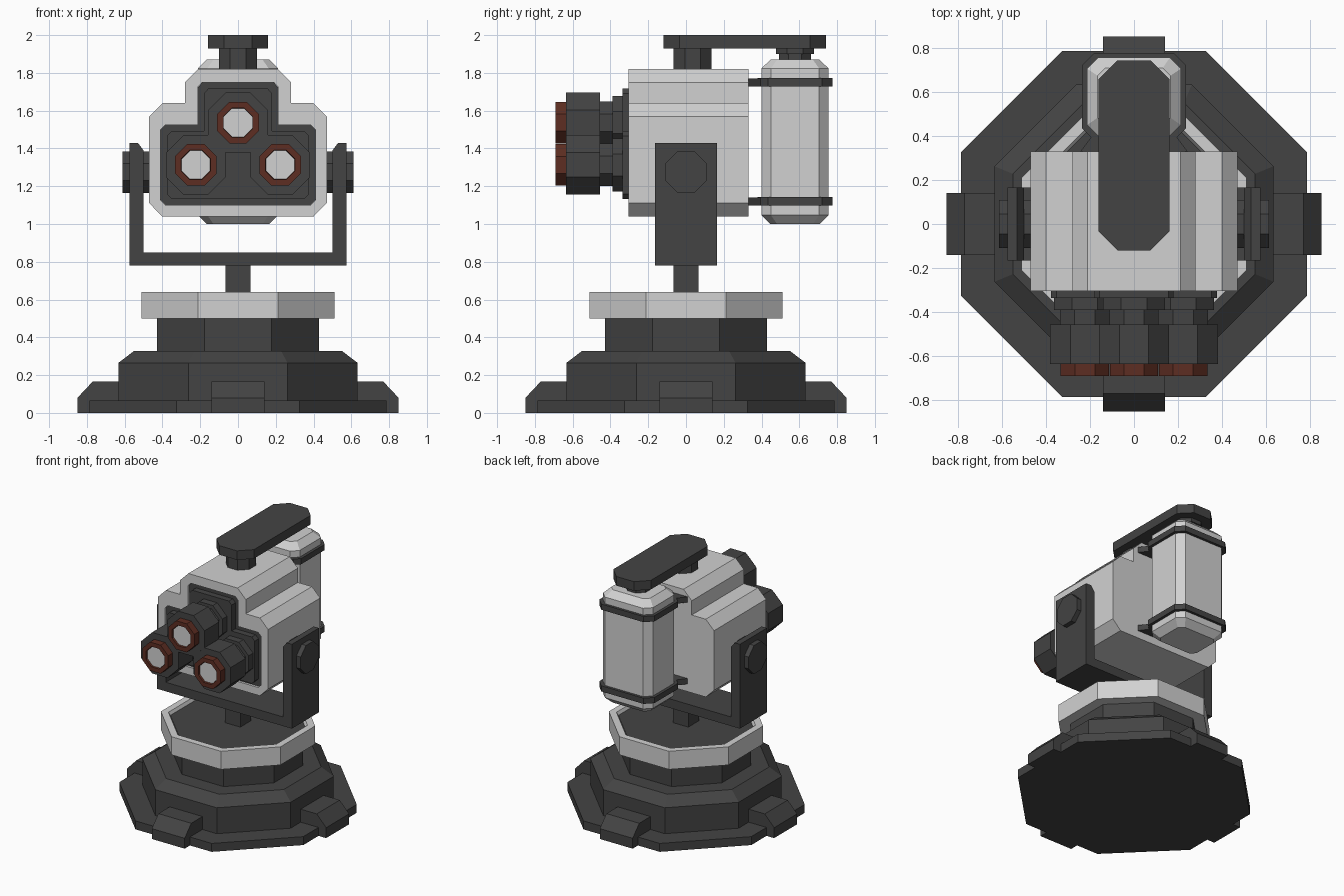
import bpy, bmesh, math
from mathutils import Matrix

if "Cube" in bpy.data.objects:
    bpy.data.objects.remove(bpy.data.objects["Cube"])


def material(name, rgb):
    m = bpy.data.materials.new(name)
    m.diffuse_color = (*rgb, 1)
    m.use_nodes = True
    m.node_tree.nodes["Principled BSDF"].inputs["Base Color"].default_value = m.diffuse_color
    return m


DARK = material("dark grey", (0.057, 0.057, 0.057))
LIGHT = material("light grey", (0.64, 0.64, 0.64))
RED = material("rust red", (0.11, 0.027, 0.016))
T = math.tan(math.pi / 8)
AXES = {'x': lambda u, v, t: (t, u, v),
        'y': lambda u, v, t: (u, t, v),
        'z': lambda u, v, t: (u, v, t)}


def loft(name, sections, axis, mat):
    """Skin a list of (outline, position) sections along an axis and cap the ends."""
    bm = bmesh.new()
    rings = [[bm.verts.new(AXES[axis](u, v, t)) for u, v in pts] for pts, t in sections]
    n = len(rings[0])
    for a, b in zip(rings, rings[1:]):
        for i in range(n):
            j = (i + 1) % n
            bm.faces.new((a[i], a[j], b[j], b[i]))
    bm.faces.new(rings[0])
    bm.faces.new(rings[-1])
    bmesh.ops.recalc_face_normals(bm, faces=bm.faces)
    me = bpy.data.meshes.new(name)
    bm.to_mesh(me)
    bm.free()
    me.materials.append(mat)
    ob = bpy.data.objects.new(name, me)
    bpy.context.collection.objects.link(ob)
    return ob


def prism(name, pts, axis, a, b, mat):
    return loft(name, [(pts, a), (pts, b)], axis, mat)


def chamfered(hu, hv, c, cu=0, cv=0, d=None):
    """Rectangle outline with cut corners; c and d are the cuts along u and v."""
    d = c if d is None else d
    return [(cu + u, cv + v) for u, v in
            [(hu, -hv + d), (hu, hv - d), (hu - c, hv), (-hu + c, hv),
             (-hu, hv - d), (-hu, -hv + d), (-hu + c, -hv), (hu - c, -hv)]]


def octagon(a, cu=0, cv=0):
    return chamfered(a, a, a * (1 - T), cu, cv)


def box(hu, hv, cu=0, cv=0):
    return [(cu + hu, cv - hv), (cu + hu, cv + hv), (cu - hu, cv + hv), (cu - hu, cv - hv)]


def mirrored(half):
    return half + [(-u, v) for u, v in reversed(half)]


def turned(name, steps, axis, mat, cu=0, cv=0):
    return loft(name, [(octagon(a, cu, cv), t) for a, t in steps], axis, mat)


# Octagonal base tiers and four feet
turned("base_plate", [(.785, 0), (.785, .065)], 'z', DARK)
turned("base_tier", [(.633, .065), (.633, .265), (.55, .328)], 'z', DARK)
turned("base_neck", [(.43, .328), (.43, .5)], 'z', DARK)
foot = [(.6, 0), (.85, 0), (.85, .08), (.77, .165), (.6, .165)]
for k in range(4):
    f = prism("base_foot", foot, 'x', -.14, .14, DARK)
    f.data.transform(Matrix.Rotation(k * math.pi / 2, 4, 'Z'))

# Turntable ring with recessed dark top, and post
turned("turntable_ring", [(.51, .5), (.51, .64), (.46, .64), (.445, .61)], 'z', LIGHT)
turned("turntable_top", [(.447, .608), (.447, .617)], 'z', DARK)
prism("post", box(.065, .065), 'z', .615, .79, DARK)

# U-shaped yoke and pivots
yoke = mirrored([(.575, .78), (.575, 1.43), (.53, 1.43), (.5, 1.39), (.5, .85)])
prism("yoke", yoke, 'y', -.165, .165, DARK)
for s in (-1, 1):
    turned("pivot", [(.11, s * .46), (.11, s * .612)], 'x', DARK, 0, 1.275)

# Stepped housing with recessed front
housing = prism("housing", mirrored([
    (.4, 1.04), (.47, 1.11), (.47, 1.57), (.4, 1.64), (.28, 1.64),
    (.28, 1.75), (.21, 1.82)]), 'y', -.305, .33, LIGHT)


def panel(o):
    """Front panel outline, shrunk by o."""
    return mirrored([(.385 - o, 1.10 + o), (.41 - o, 1.125 + o), (.41 - o, 1.50 - o),
                     (.385 - o, 1.525 - o), (.213 - o, 1.525 - o),
                     (.213 - o, 1.725 - o), (.19 - o, 1.75 - o)])


cutter = prism("recess_cutter", panel(0), 'y', -.4, -.28, LIGHT)
cutter.hide_render = True
cutter.hide_set(True)
cut = housing.modifiers.new("recess", 'BOOLEAN')
cut.operation = 'DIFFERENCE'
cut.solver = 'EXACT'
cut.object = cutter
prism("recess_floor", panel(.001), 'y', -.288, -.279, DARK)
prism("front_panel", panel(.033), 'y', -.335, -.28, DARK)

# Three barrels with red rims and pale lenses
for x, z in ((0, 1.537), (-.223, 1.313), (.223, 1.313)):
    turned("barrel", [(.14, -.33), (.14, -.39), (.112, -.39), (.112, -.455),
                      (.158, -.455), (.158, -.635)], 'y', DARK, x, z)
    turned("barrel_rim", [(.11, -.63), (.11, -.69), (.078, -.69), (.075, -.67)],
           'y', RED, x, z)
    turned("lens", [(.0755, -.667), (.0755, -.676)], 'y', LIGHT, x, z)

# Rear tank with two straps
wide = chamfered(.213, .178, .05, 0, .577)
small = chamfered(.165, .13, .035, 0, .577)
loft("tank", [(small, 1.0), (wide, 1.047), (wide, 1.823), (small, 1.87)], 'z', LIGHT)
for z in (1.12, 1.75):
    prism("tank_strap", chamfered(.235, .198, .055, 0, .577), 'z', z - .022, z + .022, DARK)
    prism("strap_bracket", [(.25, .32), (.16, .44), (-.16, .44), (-.25, .32)],
          'z', z - .0215, z + .0215, DARK)

# Top arm carried by two octagonal pegs
turned("front_peg", [(.1, 1.81), (.1, 1.94)], 'z', DARK, 0, .035)
turned("rear_peg", [(.085, 1.86), (.085, 1.9), (.1, 1.9), (.1, 1.94)], 'z', DARK, 0, .577)
prism("top_arm", chamfered(.16, .431, .085, 0, .311), 'z', 1.93, 2.0, DARK)
